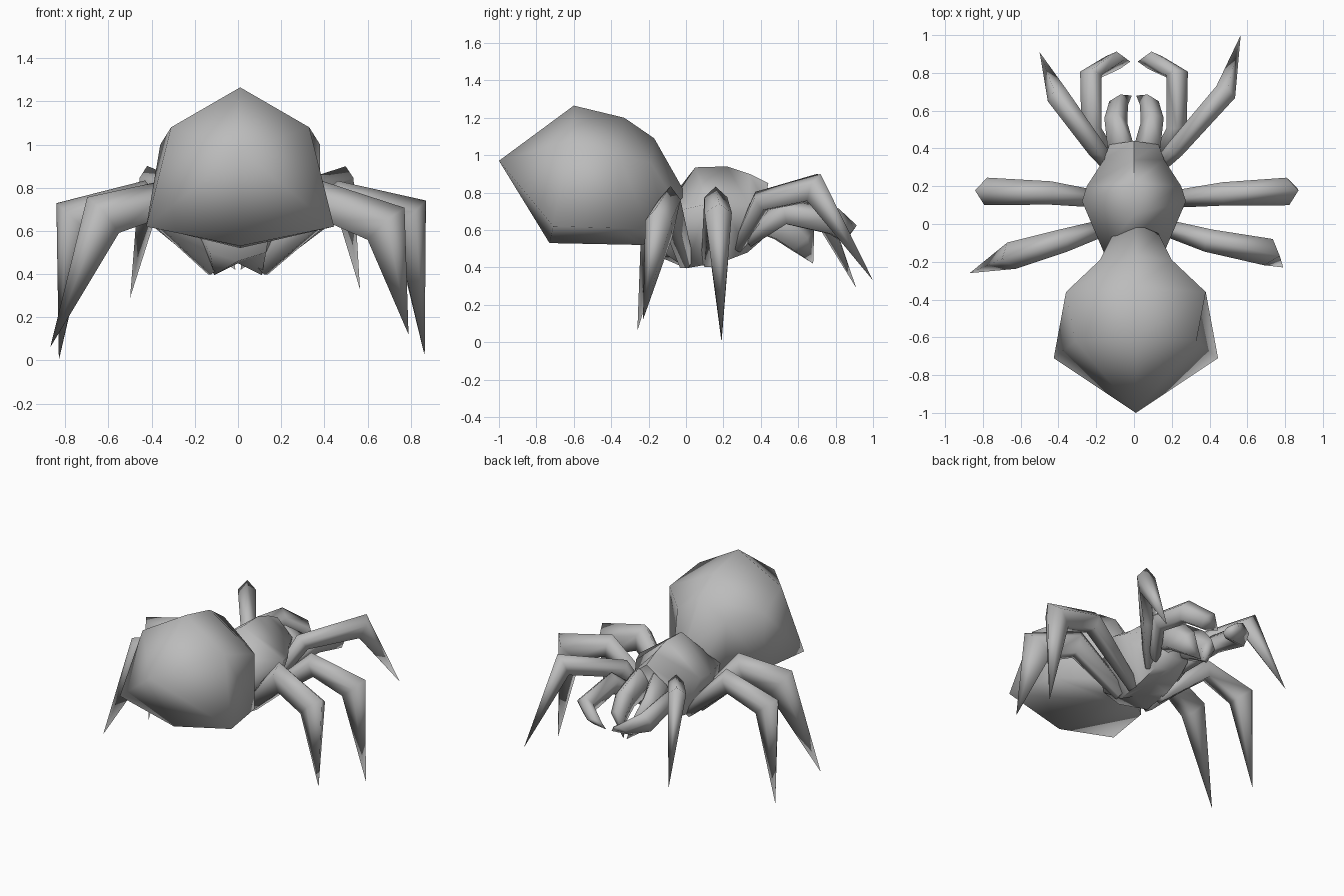
import bpy, bmesh, math
from mathutils import Vector

old = bpy.data.objects.get("Cube")
if old:
    bpy.data.objects.remove(old)

grey = bpy.data.materials.new("plain grey")
grey.use_nodes = True
colour = (0.5, 0.5, 0.5, 1)
grey.diffuse_color = colour
grey.node_tree.nodes["Principled BSDF"].inputs["Base Color"].default_value = colour


def loft(name, rings, angle):
    """Skin a list of vertex rings; a ring of one point makes a tip."""
    bm = bmesh.new()
    loops = [[bm.verts.new(p) for p in ring] for ring in rings]
    for a, b in zip(loops, loops[1:]):
        count = max(len(a), len(b))
        for i in range(count):
            j = (i + 1) % count
            corners = [a[i % len(a)], a[j % len(a)], b[j % len(b)], b[i % len(b)]]
            bm.faces.new(list(dict.fromkeys(corners)))
    for end in (loops[0], loops[-1]):
        if len(end) > 2:
            bm.faces.new(end)
    bmesh.ops.recalc_face_normals(bm, faces=bm.faces)
    mesh = bpy.data.meshes.new(name)
    bm.to_mesh(mesh)
    bm.free()
    mesh.materials.append(grey)
    obj = bpy.data.objects.new(name, mesh)
    bpy.context.collection.objects.link(obj)
    bpy.ops.object.select_all(action='DESELECT')
    obj.select_set(True)
    bpy.context.view_layer.objects.active = obj
    bpy.ops.object.shade_smooth_by_angle(angle=math.radians(angle))
    return obj


def section(top, upper, lower, bottom):
    """Six-sided body section from its middle and right-hand points."""
    def flip(p):
        return (-p[0], p[1], p[2])
    return [(0, *top), upper, lower, (0, *bottom), flip(lower), flip(upper)]


def limb(name, path, radii, sides=5, tall=1.15):
    """Jointed limb with mitred rings and a pointed tip."""
    pts = [Vector(p) for p in path]
    reach = pts[-1] - pts[0]
    side = Vector((-reach.y, reach.x, 0)).normalized()
    rings = []
    for i, r in enumerate(radii):
        ahead = (pts[i + 1] - pts[i]).normalized()
        behind = (pts[i] - pts[i - 1]).normalized() if i else ahead
        along = (ahead + behind).normalized()
        up = along.cross(side).normalized()
        if up.z < 0:
            up = -up
        stretch = tall / max(along.dot(ahead), 0.6)
        ring = []
        for k in range(sides):
            t = math.tau * k / sides
            ring.append(pts[i] + side * r * math.sin(t) + up * r * stretch * math.cos(t))
        rings.append(ring)
    rings.append([pts[-1]])
    return loft(name, rings, 180)


# Large faceted abdomen, pointed at its outer end
abdomen = loft("abdomen", [
    [(0, -1, 0.97)],
    section((-0.6, 1.265), (0.32, -0.62, 1.08), (0.435, -0.71, 0.62), (-0.73, 0.53)),
    section((-0.33, 1.2), (0.37, -0.36, 1.0), (0.37, -0.36, 0.61), (-0.24, 0.52)),
    section((-0.17, 1.09), (0.19, -0.19, 0.96), (0.18, -0.2, 0.6), (-0.2, 0.53)),
    section((0, 0.79), (0.12, -0.05, 0.74), (0.12, -0.1, 0.58), (-0.12, 0.53)),
], 75)
abdomen.location.x = 0.01

# Thorax tapering into the head
loft("thorax", [
    section((-0.08, 0.74), (0.16, -0.15, 0.68), (0.13, -0.15, 0.5), (-0.15, 0.46)),
    section((0.05, 0.935), (0.275, 0.12, 0.74), (0.11, 0, 0.395), (0, 0.45)),
    section((0.22, 0.94), (0.25, 0.2, 0.73), (0.11, 0.2, 0.43), (0.2, 0.47)),
    section((0.34, 0.9), (0.16, 0.34, 0.73), (0.1, 0.33, 0.48), (0.33, 0.5)),
    section((0.44, 0.85), (0.13, 0.42, 0.75), (0.1, 0.41, 0.55), (0.4, 0.56)),
], 80)

# Jaws and feelers, matched on both sides
for word, s in (("left", 1), ("right", -1)):
    limb(word + "_jaw", [(s * 0.07, 0.38, 0.7), (s * 0.1, 0.53, 0.62),
                         (s * 0.085, 0.62, 0.54), (s * 0.012, 0.68, 0.42)],
         (0.08, 0.065, 0.053), tall=1.6)
    limb(word + "_feeler", [(s * 0.1, 0.32, 0.54), (s * 0.225, 0.52, 0.69),
                            (s * 0.23, 0.79, 0.64), (s * 0.1, 0.865, 0.58),
                            (s * 0.02, 0.86, 0.55)],
         (0.04, 0.057, 0.06, 0.055))

# Walking legs: root, hip, knee and tip, posed differently on each side
thickness = (0.04, 0.065, 0.077)
legs = {
    "left_head_leg": [(0.1, 0.27, 0.5), (0.22, 0.4, 0.75), (0.48, 0.69, 0.82), (0.565, 1, 0.33)],
    "right_head_leg": [(-0.1, 0.27, 0.5), (-0.2, 0.4, 0.75), (-0.4, 0.67, 0.82), (-0.5, 0.91, 0.29)],
    "left_middle_leg": [(0.1, 0.12, 0.43), (0.48, 0.16, 0.75), (0.79, 0.17, 0.67), (0.865, 0.19, 0.02)],
    "right_middle_leg": [(-0.1, 0.12, 0.43), (-0.45, 0.165, 0.75), (-0.76, 0.17, 0.66), (-0.83, 0.19, 0)],
    "left_tail_leg": [(0.1, 0, 0.43), (0.4, -0.09, 0.73), (0.685, -0.14, 0.625), (0.79, -0.23, 0.12)],
    "right_tail_leg": [(-0.1, 0, 0.43), (-0.38, -0.09, 0.73), (-0.625, -0.16, 0.665), (-0.87, -0.26, 0.06)],
}
for name, path in legs.items():
    slim = 0.8 if "head" in name else 1
    limb(name, path, [r * slim for r in thickness], tall=1.4 if "tail" in name else 1.15)
